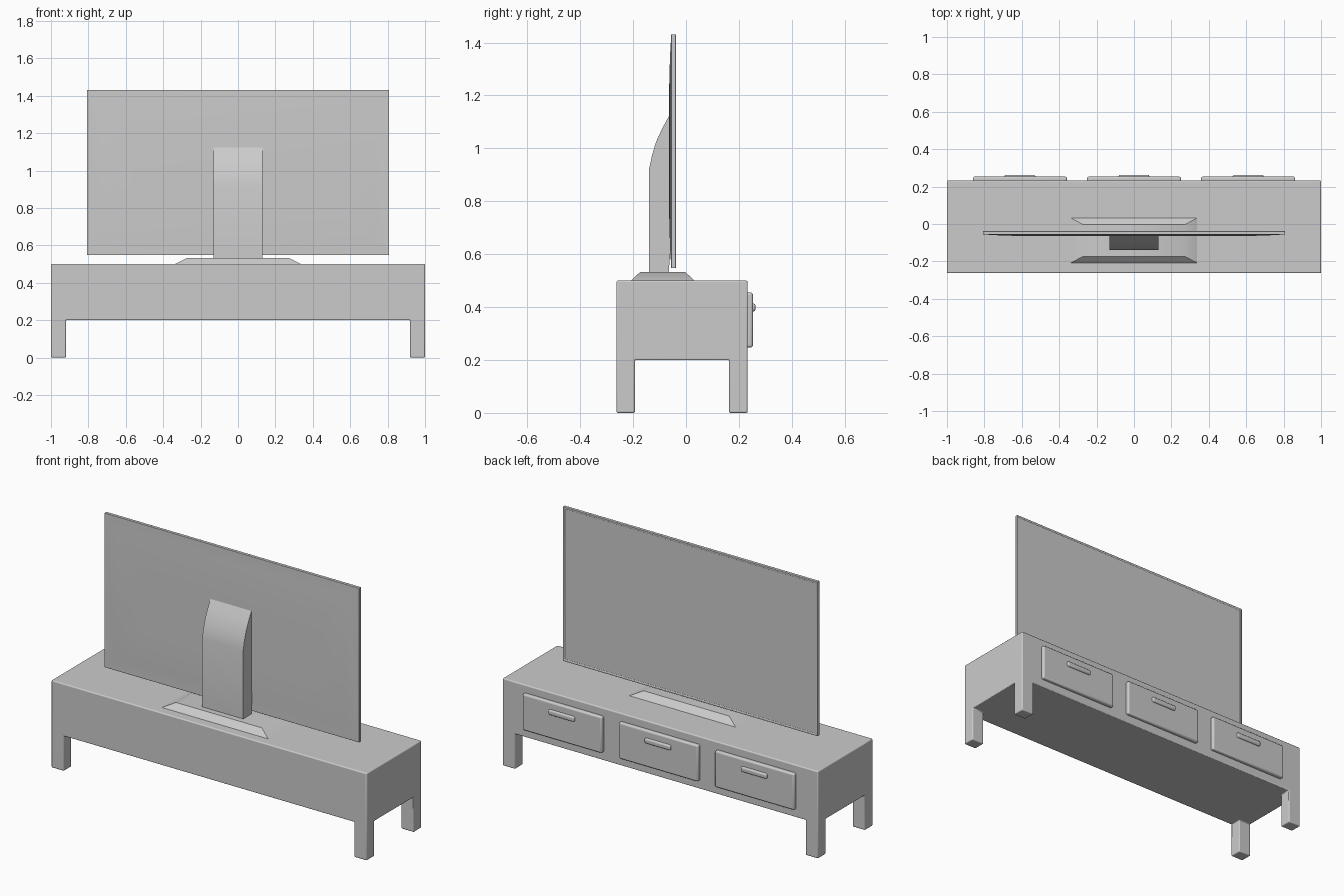
import bpy, bmesh
from mathutils import Vector

if "Cube" in bpy.data.objects:
    bpy.data.objects.remove(bpy.data.objects["Cube"])


def finish(bm, name, bevel=0.0, segments=3):
    bmesh.ops.recalc_face_normals(bm, faces=bm.faces)
    mesh = bpy.data.meshes.new(name)
    bm.to_mesh(mesh)
    bm.free()
    ob = bpy.data.objects.new(name, mesh)
    bpy.context.collection.objects.link(ob)
    if bevel:
        mod = ob.modifiers.new("Bevel", 'BEVEL')
        mod.width = bevel
        mod.segments = segments
        mod.limit_method = 'ANGLE'
        mod.angle_limit = 0.9
    bpy.ops.object.select_all(action='DESELECT')
    ob.select_set(True)
    bpy.context.view_layer.objects.active = ob
    bpy.ops.object.shade_smooth_by_angle(angle=0.6)
    return ob


def box_mesh(lo, hi):
    bm = bmesh.new()
    bmesh.ops.create_cube(bm, size=1)
    lo, hi = Vector(lo), Vector(hi)
    for v in bm.verts:
        v.co = Vector([lo[i] + (v.co[i] + 0.5) * (hi[i] - lo[i]) for i in range(3)])
    return bm


def facing(bm, direction):
    bm.normal_update()
    return max(bm.faces, key=lambda f: f.normal.dot(Vector(direction)) * f.calc_area())


# Cabinet: cut the box into a grid, then pull the four bottom corners down as legs
Y0, Y1, LX, LY = -0.263, 0.233, 0.08, 0.07
bm = box_mesh((-1, Y0, 0.2), (1, Y1, 0.5))
cuts = [((x, 0, 0), (1, 0, 0)) for x in (-1 + LX, 1 - LX)]
cuts += [((0, y, 0), (0, 1, 0)) for y in (Y0 + LY, Y1 - LY)]
for co, no in cuts:
    bmesh.ops.bisect_plane(bm, geom=bm.verts[:] + bm.edges[:] + bm.faces[:],
                           plane_co=co, plane_no=no)
bm.normal_update()
corners = []
for f in bm.faces:
    c = f.calc_center_median()
    if f.normal.z < -0.9 and abs(c.x) > 1 - LX and not Y0 + LY < c.y < Y1 - LY:
        corners.append(f)
for f in corners:
    leg = bmesh.ops.extrude_discrete_faces(bm, faces=[f])["faces"][0]
    bmesh.ops.translate(bm, verts=leg.verts[:], vec=(0, 0, -0.2))
finish(bm, "cabinet", 0.006)

# Drawers with pill-like handles
for label, x in (("left", -0.61), ("middle", 0), ("right", 0.61)):
    finish(box_mesh((x - 0.252, 0.22, 0.247), (x + 0.252, 0.253, 0.455)),
           label + "_drawer", 0.009)
    finish(box_mesh((x - 0.083, 0.24, 0.383), (x + 0.083, 0.263, 0.414)),
           label + "_handle", 0.01, 4)

# Screen: thin panel, recessed display on one side, gently domed back
bm = box_mesh((-0.808, -0.056, 0.547), (0.808, -0.038, 1.431))
display = facing(bm, (0, 1, 0))
bmesh.ops.inset_region(bm, faces=[display], thickness=0.014)
bmesh.ops.inset_region(bm, faces=[display], thickness=0.001, depth=-0.003)
back = facing(bm, (0, -1, 0))
for thickness, depth in ((0.004, 0), (0.1, 0.004), (0.12, 0.003), (0.12, 0.001)):
    bmesh.ops.inset_region(bm, faces=[back], thickness=thickness, depth=depth)
finish(bm, "television_screen", 0.002, 2)

# Stand neck: side profile (y, z) extruded across x
profile = [(-0.066, 0.525), (-0.139, 0.525), (-0.139, 0.925), (-0.128, 0.975),
           (-0.113, 1.025), (-0.09, 1.075), (-0.06, 1.13), (-0.05, 1.13),
           (-0.05, 0.61), (-0.06, 0.6)]
bm = bmesh.new()
side = bm.faces.new([bm.verts.new((-0.13, y, z)) for y, z in profile])
ext = bmesh.ops.extrude_face_region(bm, geom=[side])["geom"]
bmesh.ops.translate(bm, verts=[g for g in ext if isinstance(g, bmesh.types.BMVert)],
                    vec=(0.26, 0, 0))
finish(bm, "stand_neck")

# Stand base: low plate with sloping sides
bm = box_mesh((-0.341, -0.21, 0.498), (0.341, 0.034, 0.533))
for v in facing(bm, (0, 0, 1)).verts:
    v.co.x *= 0.272 / 0.341
    v.co.y = -0.173 if v.co.y < -0.1 else -0.003
finish(bm, "stand_base")
